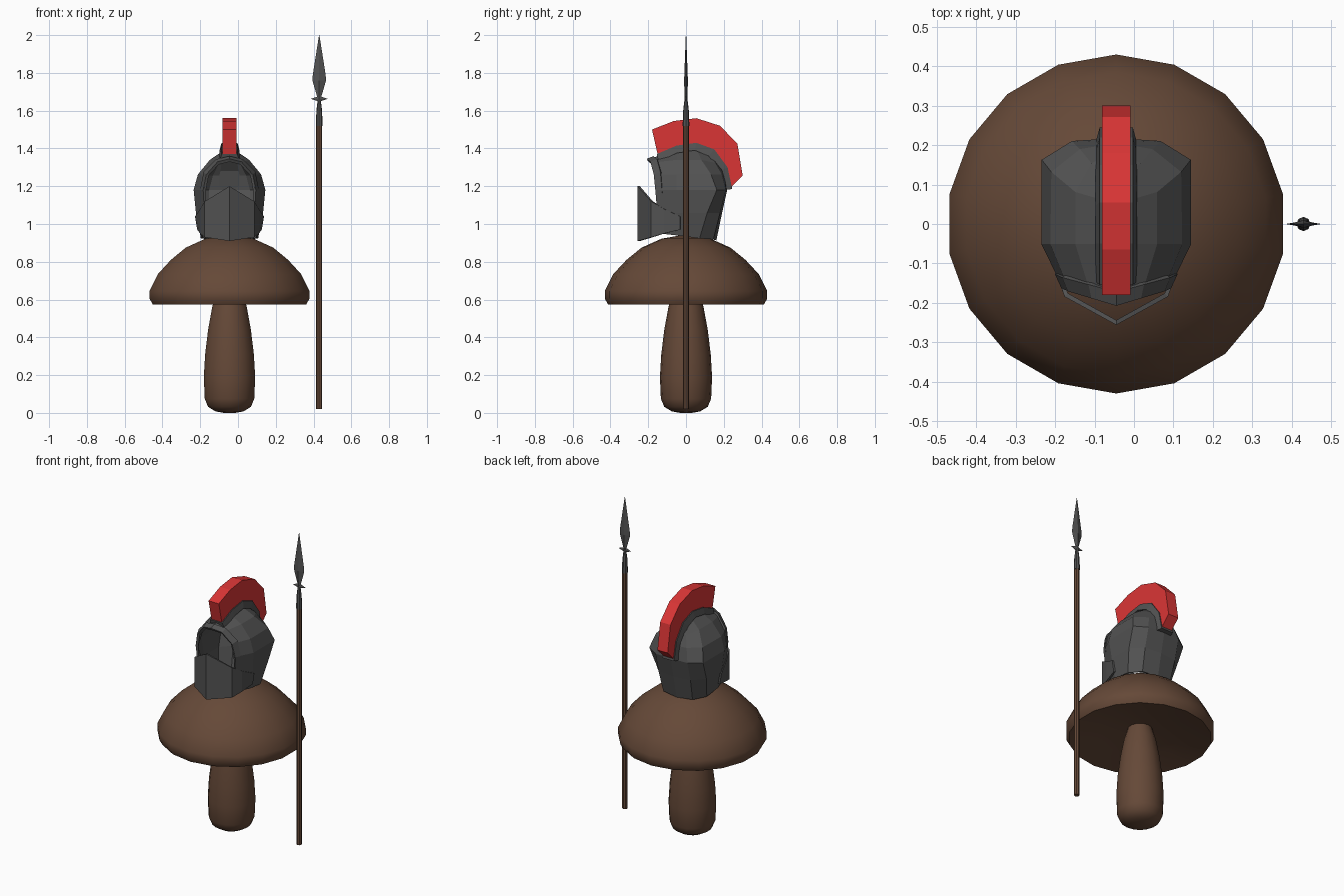
import bpy, bmesh, math

if "Cube" in bpy.data.objects:
    bpy.data.objects.remove(bpy.data.objects["Cube"])

CX = -0.045  # shared centre line of mushroom and helmet


def material(name, rgb):
    m = bpy.data.materials.new(name)
    m.diffuse_color = (*rgb, 1)
    m.use_nodes = True
    m.node_tree.nodes["Principled BSDF"].inputs["Base Color"].default_value = m.diffuse_color
    return m


BROWN = material("brown", (0.13, 0.066, 0.039))
STEEL = material("steel", (0.085, 0.085, 0.085))
RED = material("red", (0.70, 0.036, 0.036))


def make(name, bm, mat, x=CX, smooth=False):
    bmesh.ops.remove_doubles(bm, verts=bm.verts, dist=1e-5)
    bmesh.ops.recalc_face_normals(bm, faces=bm.faces)
    me = bpy.data.meshes.new(name)
    bm.to_mesh(me)
    bm.free()
    ob = bpy.data.objects.new(name, me)
    bpy.context.collection.objects.link(ob)
    ob.location.x = x
    me.materials.append(mat)
    if smooth:
        bpy.ops.object.select_all(action='DESELECT')
        ob.select_set(True)
        bpy.context.view_layer.objects.active = ob
        bpy.ops.object.shade_smooth_by_angle(angle=math.radians(50))
    return ob


def loft(name, rings, n, mat, x=CX, smooth=False):
    """Stack of n-sided elliptical rings (rx, ry, z), capped at both ends."""
    bm = bmesh.new()
    rows = []
    for rx, ry, z in rings:
        rows.append([bm.verts.new((rx * math.cos(math.pi / 2 + 2 * math.pi * i / n),
                                   ry * math.sin(math.pi / 2 + 2 * math.pi * i / n), z))
                     for i in range(n)])
    for a, b in zip(rows, rows[1:]):
        for i in range(n):
            j = (i + 1) % n
            bm.faces.new((a[i], a[j], b[j], b[i]))
    bm.faces.new(rows[0][::-1])
    bm.faces.new(rows[-1])
    return make(name, bm, mat, x, smooth)


def shell(name, rows, mat, thick):
    """Half a sheet given as a grid of points, mirrored in x and thickened."""
    bm = bmesh.new()
    grid = [[bm.verts.new(p) for p in r] for r in rows]
    for a, b in zip(grid, grid[1:]):
        for i in range(len(a) - 1):
            bm.faces.new((a[i], a[i + 1], b[i + 1], b[i]))
    ob = make(name, bm, mat)
    mir = ob.modifiers.new("mirror", 'MIRROR')
    mir.use_clip = True
    sol = ob.modifiers.new("thickness", 'SOLIDIFY')
    sol.thickness = thick
    sol.offset = 0
    return ob


def arch(name, outer, inner, w_out, w_in, mat):
    """Curved bar in the y-z plane; half widths differ at top and bottom."""
    bm = bmesh.new()
    secs = []
    for (yo, zo), (yi, zi) in zip(outer, inner):
        secs.append([bm.verts.new(p) for p in ((-w_in, yi, zi), (-w_out, yo, zo),
                                               (w_out, yo, zo), (w_in, yi, zi))])
    for a, b in zip(secs, secs[1:]):
        for i in range(4):
            j = (i + 1) % 4
            bm.faces.new((a[i], a[j], b[j], b[i]))
    bm.faces.new(secs[0])
    bm.faces.new(secs[-1][::-1])
    return make(name, bm, mat)


# Mushroom: 18-sided cap with a slightly hollow underside, and bulging stem
cap = [(0.06, 0.635), (0.25, 0.61), (0.413, 0.575), (0.43, 0.605), (0.43, 0.645),
       (0.385, 0.735), (0.315, 0.81), (0.235, 0.875), (0.13, 0.922), (0.04, 0.938)]
loft("mushroom_cap", [(r, r, z) for r, z in cap], 18, BROWN, smooth=True)
stem = [(0.03, 0.0), (0.075, 0.008), (0.115, 0.032), (0.133, 0.075), (0.138, 0.19),
        (0.131, 0.31), (0.115, 0.44), (0.093, 0.56), (0.07, 0.64)]
loft("mushroom_stem", [(r, r, z) for r, z in stem], 18, BROWN, smooth=True)

# Helmet shell, open at the face: rows run front edge to back centre
shell("helmet_shell", [
    [(.120, -.13, .95), (.148, -.04, .94), (.146, .07, .925), (.10, .14, .92), (0, .155, .915)],
    [(.130, -.15, 1.06), (.172, -.04, 1.06), (.172, .11, 1.06), (.11, .175, 1.06), (0, .185, 1.06)],
    [(.130, -.16, 1.18), (.184, -.05, 1.18), (.184, .16, 1.18), (.11, .205, 1.18), (0, .212, 1.18)],
    [(.115, -.165, 1.26), (.162, -.05, 1.26), (.160, .13, 1.26), (.09, .185, 1.26), (0, .20, 1.26)],
    [(.06, -.18, 1.32), (.10, -.05, 1.335), (.10, .08, 1.335), (.06, .15, 1.32), (0, .185, 1.31)],
    [(0, -.20, 1.335), (0, -.05, 1.39), (0, .05, 1.405), (0, .11, 1.39), (0, .15, 1.36)],
], STEEL, 0.012)

# Raised rim around the face opening
rim = [(.124, -.14, 1.0), (.134, -.16, 1.18), (.118, -.168, 1.26), (.06, -.186, 1.325), (0, -.205, 1.34)]
shell("face_rim", [rim, [(x * 1.12, y + .035, z + (.014 if z > 1.2 else 0)) for x, y, z in rim]],
      STEEL, 0.012)

# Pointed chin guard, a thin wrapped plate
shell("chin_guard", [
    [(0, -.25, .91), (.127, -.18, .93), (.150, -.115, .95), (.165, -.03, .97)],
    [(0, -.25, 1.20), (.127, -.18, 1.12), (.150, -.115, 1.08), (.177, -.03, 1.04)],
], STEEL, 0.012)

# Steel ridge carrying the plume
ridge = [(-.155, 1.37), (-.05, 1.415), (.055, 1.43), (.15, 1.395), (.22, 1.30), (.245, 1.185)]
base = [(-.145, 1.33), (-.05, 1.375), (.045, 1.39), (.12, 1.36), (.18, 1.28), (.205, 1.18)]
arch("plume_ridge", ridge, base, 0.042, 0.053, STEEL)

# Red plume
plume = [(-.18, 1.50), (-.065, 1.545), (.055, 1.56), (.18, 1.52), (.272, 1.425), (.30, 1.257)]
root = [(-.148, 1.36), (-.05, 1.405), (.05, 1.42), (.14, 1.385), (.21, 1.295), (.238, 1.195)]
arch("plume", plume, root, 0.036, 0.036, RED)

# Spear: wooden shaft, socket, small cross spike and flat leaf blade
SX = 0.43
loft("spear_shaft", [(.016, .016, .02), (.016, .016, 1.53)], 8, BROWN, SX)
loft("spear_socket", [(.018, .018, 1.52), (.015, .015, 1.60), (.008, .008, 1.66), (.008, .008, 1.69)],
     8, STEEL, SX)
loft("spear_crossguard", [(.012, .008, 1.652), (.045, .006, 1.663), (.012, .008, 1.674)], 4, STEEL, SX)
loft("spear_blade", [(.010, .008, 1.67), (.036, .010, 1.76), (.034, .009, 1.79), (.001, .001, 2.0)],
     4, STEEL, SX)
